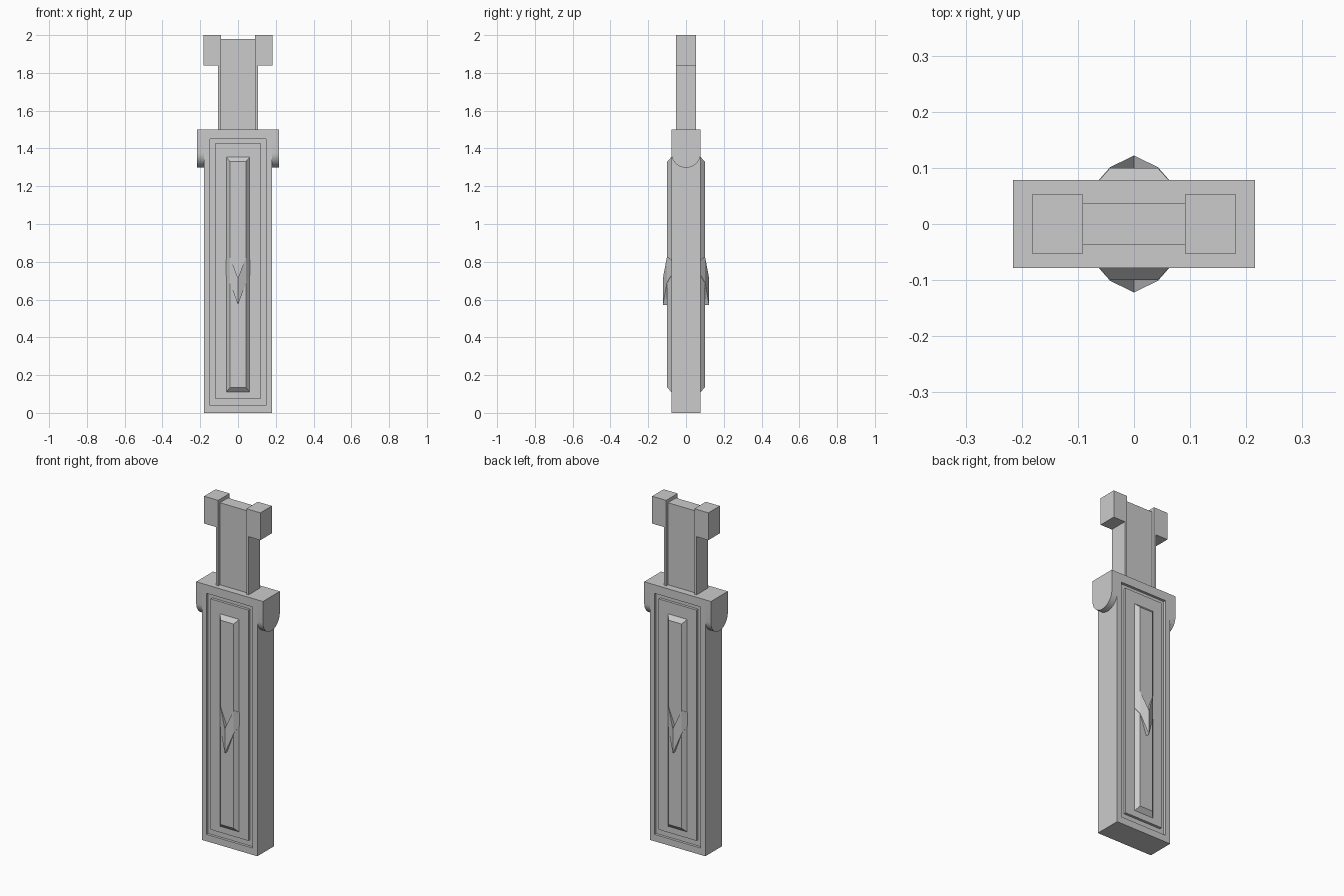
import bpy, bmesh, math

if "Cube" in bpy.data.objects:
    bpy.data.objects.remove(bpy.data.objects["Cube"])


def loft(name, rings):
    """Join equal-length point rings into a closed solid."""
    bm = bmesh.new()
    loops = [[bm.verts.new(p) for p in ring] for ring in rings]
    n = len(loops[0])
    for a, b in zip(loops, loops[1:]):
        for i in range(n):
            j = (i + 1) % n
            bm.faces.new((a[i], a[j], b[j], b[i]))
    bm.faces.new(loops[0])
    bm.faces.new(loops[-1])
    bmesh.ops.recalc_face_normals(bm, faces=bm.faces)
    mesh = bpy.data.meshes.new(name)
    bm.to_mesh(mesh)
    bm.free()
    ob = bpy.data.objects.new(name, mesh)
    bpy.context.collection.objects.link(ob)
    return ob


def rect(hw, z0, z1, y):
    return [(-hw, y, z0), (hw, y, z0), (hw, y, z1), (-hw, y, z1)]


def stepped_slab(name, front):
    """Rectangle steps on the front, repeated on the back."""
    back = [(w, a, b, -y) for w, a, b, y in reversed(front)]
    return loft(name, [rect(*r) for r in front + back])


def box(name, x0, x1, hy, z0, z1):
    return loft(name, [[(x, -hy, z0), (x, hy, z0), (x, hy, z1), (x, -hy, z1)]
                       for x in (x0, x1)])


def mirror(ob, x=False, y=False):
    m = ob.modifiers.new("mirror", 'MIRROR')
    m.use_axis = (x, y, False)
    m.use_mirror_merge = False


# Main case with a rectangular groove on both faces
stepped_slab("case", [
    (0.122, 0.075, 1.425, -0.078),
    (0.122, 0.075, 1.425, -0.063),
    (0.149, 0.04, 1.45, -0.063),
    (0.149, 0.04, 1.45, -0.078),
    (0.18, 0, 1.5, -0.078)])

# Raised chamfered bar
stepped_slab("center_bar", [
    (0.042, 0.135, 1.33, -0.1),
    (0.063, 0.11, 1.355, -0.077)])

# Pointed chevron across the bar
columns = [(-0.064, 0.077, 0.81, 0.73), (-0.043, 0.101, 0.825, 0.69),
           (0, 0.122, 0.715, 0.572),
           (0.043, 0.101, 0.825, 0.69), (0.064, 0.077, 0.81, 0.73)]
chevron = loft("chevron", [
    [(x, -y, top), (x, -y, low), (x, -0.06, low), (x, -0.06, top)]
    for x, y, top, low in columns])
mirror(chevron, y=True)

# Round-bottomed side ears
r = 0.078
profile = [(-r, 1.5)] + [
    (-r * math.cos(math.pi * i / 20), 1.376 - r * math.sin(math.pi * i / 20))
    for i in range(21)] + [(r, 1.5)]
ear = loft("side_ear", [[(x, y, z) for y, z in profile] for x in (0.18, 0.216)])
mirror(ear, x=True)
bpy.context.view_layer.objects.active = ear
ear.select_set(True)
bpy.ops.object.shade_smooth_by_angle(angle=math.radians(30))

# Neck plate, side rails and top hooks
box("neck_plate", -0.091, 0.091, 0.037, 1.5, 1.98)
for name, x1, z0, z1 in (("neck_rail", 0.106, 1.5, 1.84),
                         ("top_hook", 0.182, 1.84, 2.0)):
    mirror(box(name, 0.091, x1, 0.053, z0, z1), x=True)
